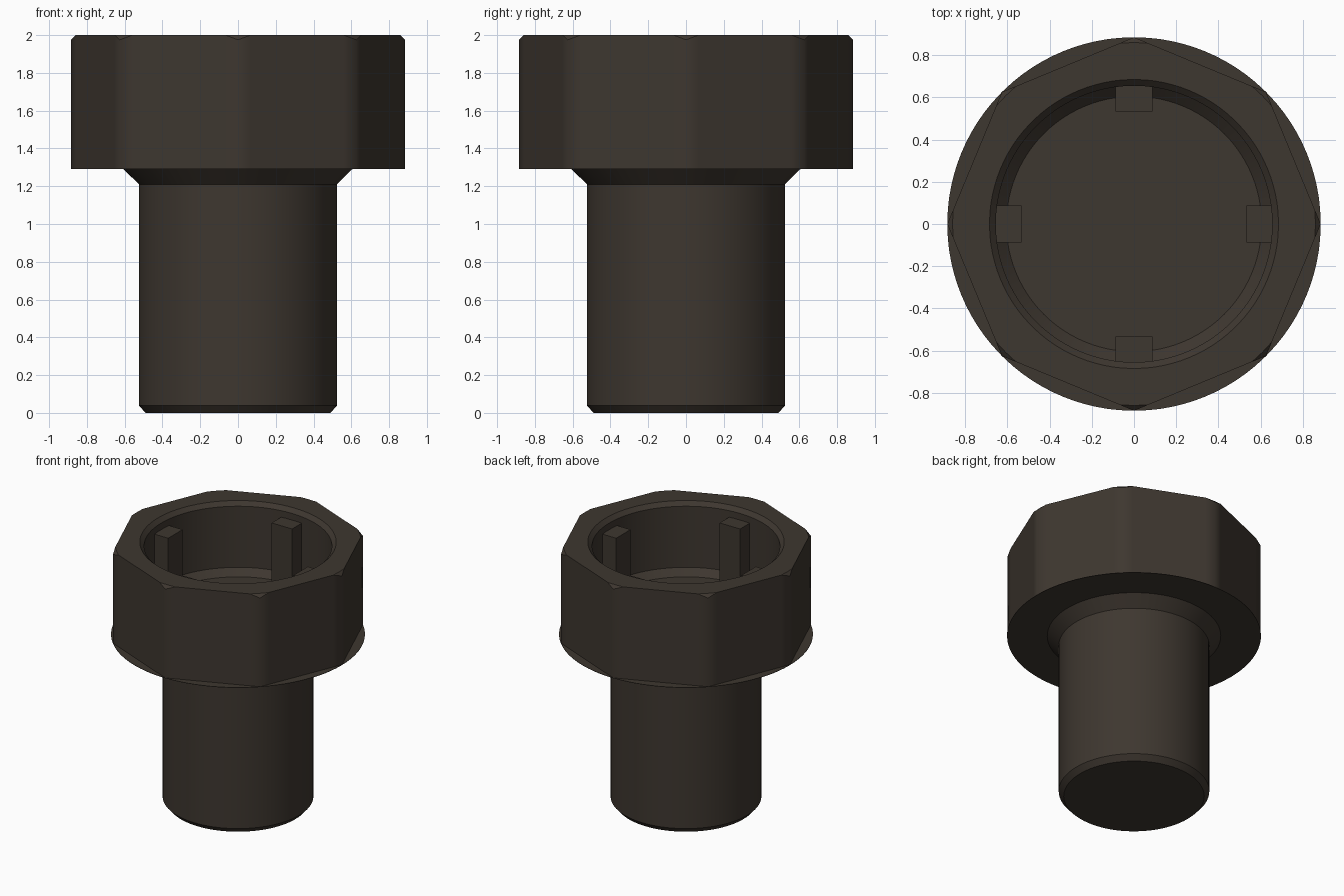
import bpy
import bmesh
import math
from mathutils import Matrix, Vector

cube = bpy.data.objects.get("Cube")
if cube:
    bpy.data.objects.remove(cube, do_unlink=True)

# One dark bronze colour for everything
bronze = bpy.data.materials.new("dark_bronze")
bronze.use_nodes = True
COLOUR = (0.048, 0.038, 0.029, 1)
bronze.diffuse_color = COLOUR
bronze.node_tree.nodes["Principled BSDF"].inputs["Base Color"].default_value = COLOUR

HEAD_R = 0.885                                  # corner radius of the octagon
APOTHEM = HEAD_R * math.cos(math.pi / 8)
CHAMFER_R = 0.86                                # where the corner chamfer meets the top
SPREAD = math.pi / 8 - math.acos(APOTHEM / CHAMFER_R)

# Shared angles: each corner, then even steps to the next one
ANGLES = []
for k in range(8):
    corner = k * math.pi / 4
    ANGLES.append(corner)
    flat = math.pi / 4 - 2 * SPREAD
    ANGLES += [corner + SPREAD + flat * i / 10 for i in range(11)]


def octagon(a):
    return APOTHEM / math.cos(a % (math.pi / 4) - math.pi / 8)


def circle(r, z):
    return lambda a: (r, z)


def flange_seat(a):
    return octagon(a), 1.293


def chamfer_low(a):
    r = octagon(a)
    return r, 2 - max(0, r - CHAMFER_R)


def chamfer_top(a):
    return min(octagon(a), CHAMFER_R), 2


def finish(bm, name):
    bmesh.ops.remove_doubles(bm, verts=bm.verts, dist=1e-5)
    bmesh.ops.recalc_face_normals(bm, faces=bm.faces)
    mesh = bpy.data.meshes.new(name)
    bm.to_mesh(mesh)
    bm.free()
    mesh.materials.append(bronze)
    obj = bpy.data.objects.new(name, mesh)
    bpy.context.collection.objects.link(obj)
    return obj


def loft(name, rings):
    """Skin a stack of rings and cap both ends; profile corners stay sharp."""
    bm = bmesh.new()
    loops = []
    for ring in rings:
        loop = []
        for a in ANGLES:
            r, z = ring(a)
            loop.append(bm.verts.new((r * math.cos(a), r * math.sin(a), z)))
        loops.append(loop)
    n = len(ANGLES)
    for low, high in zip(loops, loops[1:]):
        for i in range(n):
            j = (i + 1) % n
            bm.faces.new((low[i], low[j], high[j], high[i]))
    bm.faces.new(loops[0])
    bm.faces.new(loops[-1])
    bmesh.ops.remove_doubles(bm, verts=bm.verts, dist=1e-5)
    bm.normal_update()
    for f in bm.faces:
        f.smooth = True
    for e in bm.edges:
        direction = (e.verts[0].co - e.verts[1].co).normalized()
        if abs(direction.z) < 0.9 and e.calc_face_angle(0) > math.radians(20):
            e.smooth = False
    return finish(bm, name)


# Round shank with chamfered foot and flared neck
loft("shank", [circle(0.49, 0), circle(0.525, 0.04), circle(0.525, 1.21),
               circle(0.605, 1.29), circle(0.605, 1.3)])

# Octagonal head on a thin round flange, with a stepped socket
loft("head", [circle(0.5, 1.29), circle(HEAD_R, 1.29), circle(HEAD_R, 1.293),
              flange_seat, chamfer_low, chamfer_top,
              circle(0.685, 2), circle(0.655, 1.97),
              circle(0.655, 1.5), circle(0.605, 1.45)])

# Four drive lugs around the socket wall
for k, side in enumerate(("left", "back", "right", "front")):
    bm = bmesh.new()
    bmesh.ops.create_cube(bm, size=1)
    bmesh.ops.scale(bm, vec=Vector((0.12, 0.175, 0.48)), verts=bm.verts)
    bmesh.ops.translate(bm, vec=Vector((0.593, 0, 1.68)), verts=bm.verts)
    bmesh.ops.rotate(bm, cent=Vector((0, 0, 0)), verts=bm.verts,
                     matrix=Matrix.Rotation(k * math.pi / 2, 3, "Z"))
    finish(bm, side + "_lug")
